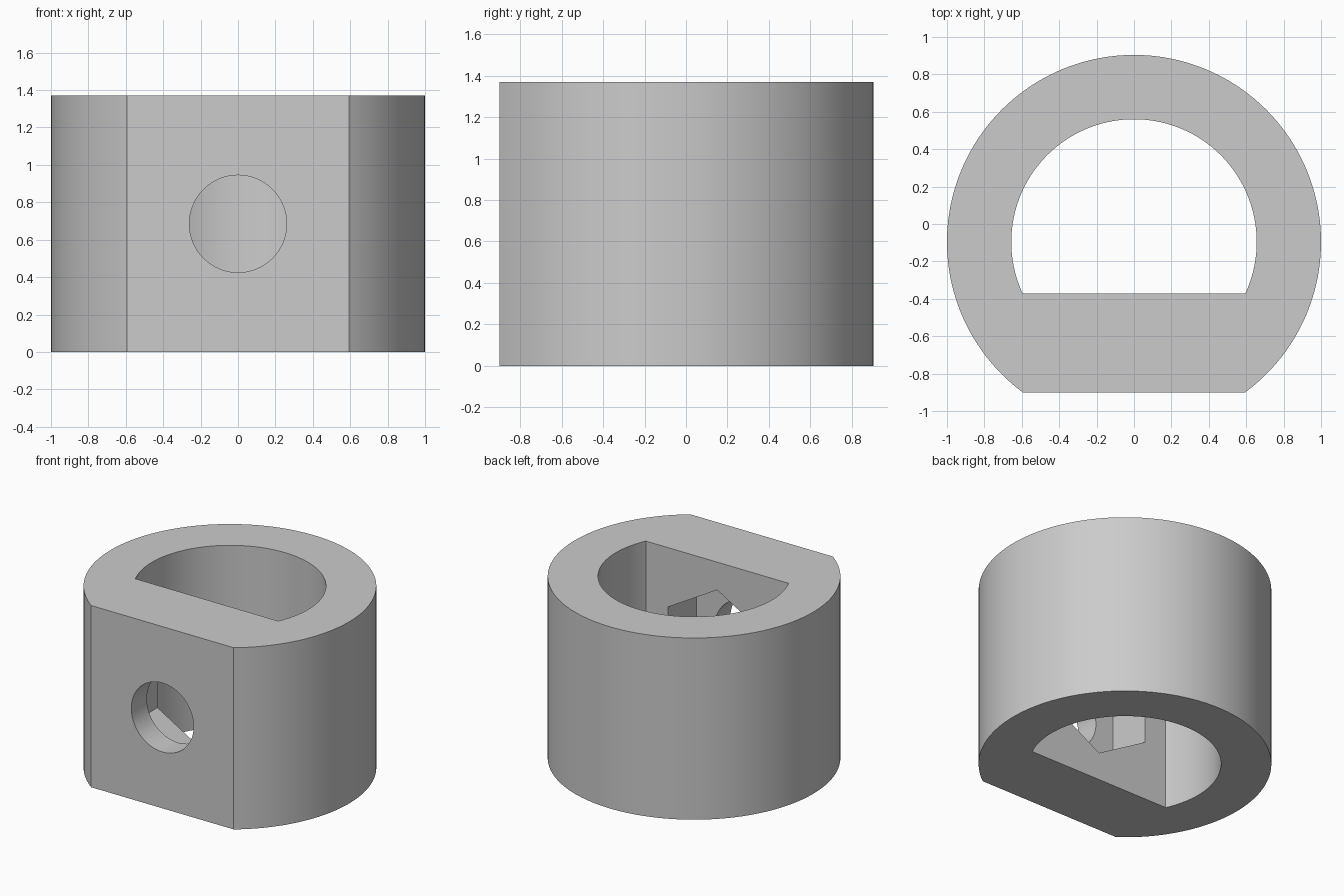
import bpy
import bmesh
from math import asin, cos, pi, sin, tau
from mathutils import Matrix

HEIGHT = 1.37
AXIS_Y = -0.096      # y of the shared circle centre
MID_Z = HEIGHT / 2

default = bpy.data.objects.get("Cube")
if default:
    bpy.data.objects.remove(default, do_unlink=True)

grey = bpy.data.materials.new("plain_grey")
grey.use_nodes = True
grey.diffuse_color = (0.6, 0.6, 0.6, 1)
bsdf = next(n for n in grey.node_tree.nodes if n.type == "BSDF_PRINCIPLED")
bsdf.inputs["Base Color"].default_value = grey.diffuse_color


def d_profile(radius, flat, steps=128):
    """Circle outline cut off by a flat at the given distance on the -y side."""
    start = -asin(flat / radius)
    sweep = pi - 2 * start
    angles = [start + sweep * i / steps for i in range(steps + 1)]
    return [(radius * cos(a), radius * sin(a)) for a in angles]


def round_profile(radius, sides):
    """Regular polygon outline with one corner pointing up."""
    return [(radius * cos(pi / 2 + tau * i / sides),
             radius * sin(pi / 2 + tau * i / sides)) for i in range(sides)]


def prism(name, outline, length, matrix):
    """Extrude an outline along its local z and place it."""
    bm = bmesh.new()
    face = bm.faces.new([bm.verts.new((x, y, 0)) for x, y in outline])
    result = bmesh.ops.extrude_face_region(bm, geom=[face])
    top = [v for v in result["geom"] if isinstance(v, bmesh.types.BMVert)]
    bmesh.ops.translate(bm, verts=top, vec=(0, 0, length))
    bmesh.ops.recalc_face_normals(bm, faces=bm.faces)
    bm.transform(matrix)
    mesh = bpy.data.meshes.new(name)
    bm.to_mesh(mesh)
    bm.free()
    mesh.materials.append(grey)
    obj = bpy.data.objects.new(name, mesh)
    bpy.context.collection.objects.link(obj)
    return obj


def upright(z):
    return Matrix.Translation((0, AXIS_Y, z))


def facing_front(y):
    """Local z runs towards -y, local y runs up."""
    return Matrix.Translation((0, y, MID_Z)) @ Matrix.Rotation(pi / 2, 4, "X")


# Collar body with a flat front
collar = prism("flat_sided_collar", d_profile(1.0, 0.804), HEIGHT, upright(0))

# D-shaped bore, hexagonal nut pocket and round screw hole
cutters = [
    prism("bore_cutter", d_profile(0.656, 0.276), HEIGHT + 0.4, upright(-0.2)),
    prism("nut_pocket_cutter", round_profile(0.475, 6), 0.545, facing_front(-0.17)),
    prism("screw_hole_cutter", round_profile(0.26, 64), 0.9, facing_front(-0.2)),
]

bpy.ops.object.select_all(action="DESELECT")
collar.select_set(True)
bpy.context.view_layer.objects.active = collar
for cutter in cutters:
    cutter.hide_render = True
    cut = collar.modifiers.new(cutter.name, "BOOLEAN")
    cut.operation = "DIFFERENCE"
    cut.solver = "EXACT"
    cut.object = cutter
    bpy.ops.object.modifier_apply(modifier=cut.name)
    bpy.data.objects.remove(cutter, do_unlink=True)

# Smooth round walls, crisp edges
bpy.ops.object.shade_smooth_by_angle(angle=pi / 6)
